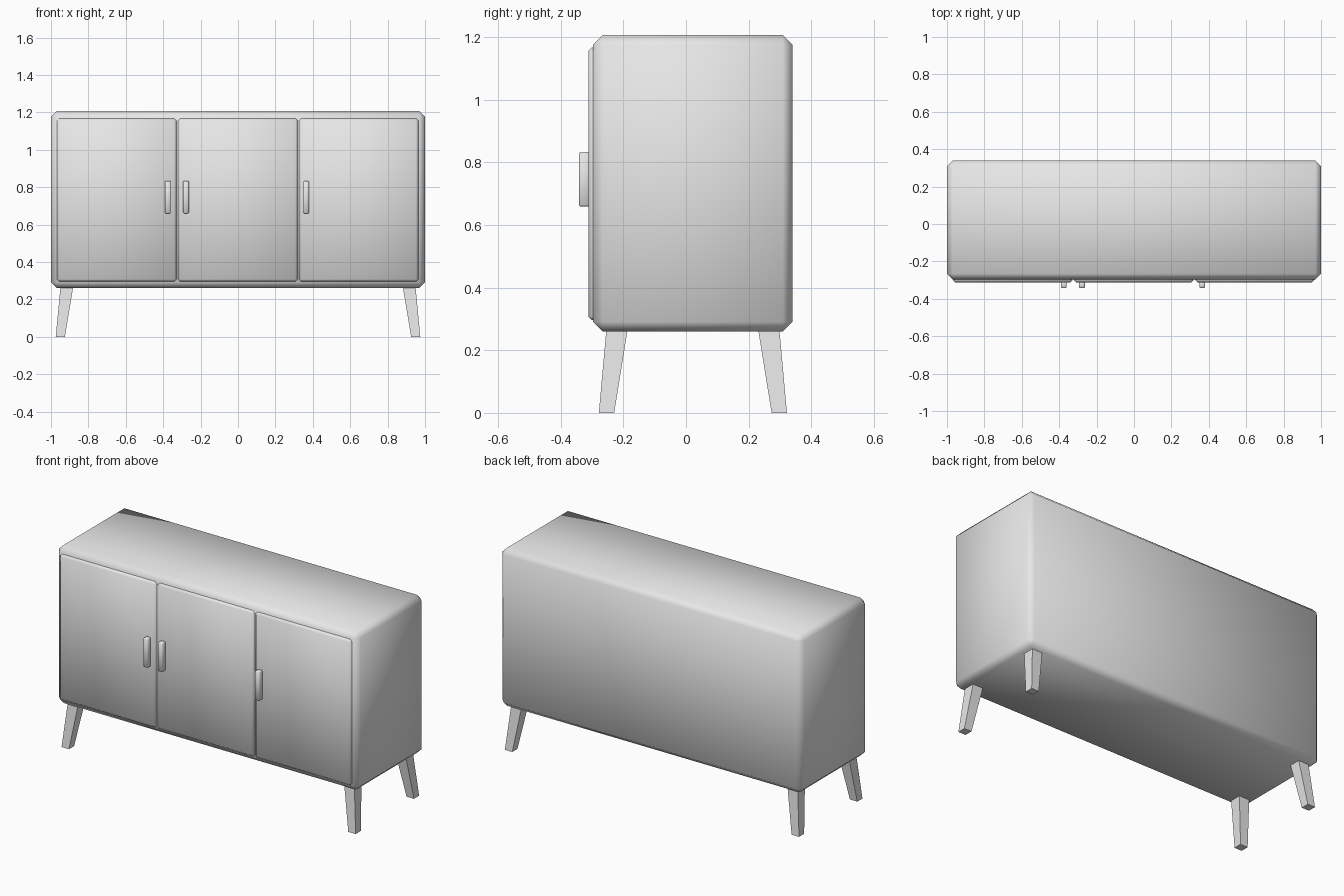
import bpy
import bmesh
from mathutils import Vector
from math import radians

cube = bpy.data.objects.get("Cube")
if cube:
    bpy.data.objects.remove(cube, do_unlink=True)

# One plain grey finish
grey = bpy.data.materials.new("plain_grey")
grey.use_nodes = True
grey.diffuse_color = (0.8, 0.8, 0.8, 1)
grey.node_tree.nodes["Principled BSDF"].inputs["Base Color"].default_value = (0.8, 0.8, 0.8, 1)

MID_Y = 0.022  # depth centre of the cabinet body


def finish(name, bm, angle):
    mesh = bpy.data.meshes.new(name)
    bmesh.ops.recalc_face_normals(bm, faces=bm.faces)
    bm.to_mesh(mesh)
    bm.free()
    mesh.materials.append(grey)
    obj = bpy.data.objects.new(name, mesh)
    bpy.context.collection.objects.link(obj)
    bpy.ops.object.select_all(action='DESELECT')
    obj.select_set(True)
    bpy.context.view_layer.objects.active = obj
    bpy.ops.object.shade_smooth_by_angle(angle=radians(angle))
    return obj


def chamfered_box(name, low, high, chamfer):
    low, high = Vector(low), Vector(high)
    bm = bmesh.new()
    bmesh.ops.create_cube(bm, size=1)
    for v in bm.verts:
        v.co = (low + high) / 2 + v.co * (high - low)
    bmesh.ops.bevel(bm, geom=bm.edges[:], offset=chamfer, offset_type='OFFSET',
                    segments=1, profile=0.5, affect='EDGES')
    return finish(name, bm, 60)


def leg(name, side, end):
    # Square leg, tapering and splaying outwards to the floor
    bm = bmesh.new()
    bmesh.ops.create_cube(bm, size=1)
    for v in bm.verts:
        top = v.co.z > 0
        width = 0.068 if top else 0.049
        x = 0.915 if top else 0.95
        y = 0.242 if top else 0.276
        v.co = (side * x + v.co.x * width,
                MID_Y + end * y + v.co.y * width,
                0.27 if top else 0)
    return finish(name, bm, 30)


# Cabinet body
chamfered_box("cabinet_body", (-1, -0.297, 0.26), (1, 0.34, 1.207), 0.031)

# Three doors
for name, left, right in (("right_door", -0.968, -0.329),
                          ("middle_door", -0.321, 0.319),
                          ("left_door", 0.327, 0.964)):
    chamfered_box(name, (left, -0.312, 0.296), (right, -0.28, 1.168), 0.012)

# Upright door handles
for name, x in (("right_door_handle", -0.375),
                ("middle_door_handle", -0.278),
                ("left_door_handle", 0.365)):
    chamfered_box(name, (x - 0.015, -0.342, 0.66), (x + 0.015, -0.305, 0.834), 0.004)

# Four legs
for side, side_name in ((1, "left"), (-1, "right")):
    for end, end_name in ((-1, "front"), (1, "back")):
        leg(f"{end_name}_{side_name}_leg", side, end)
